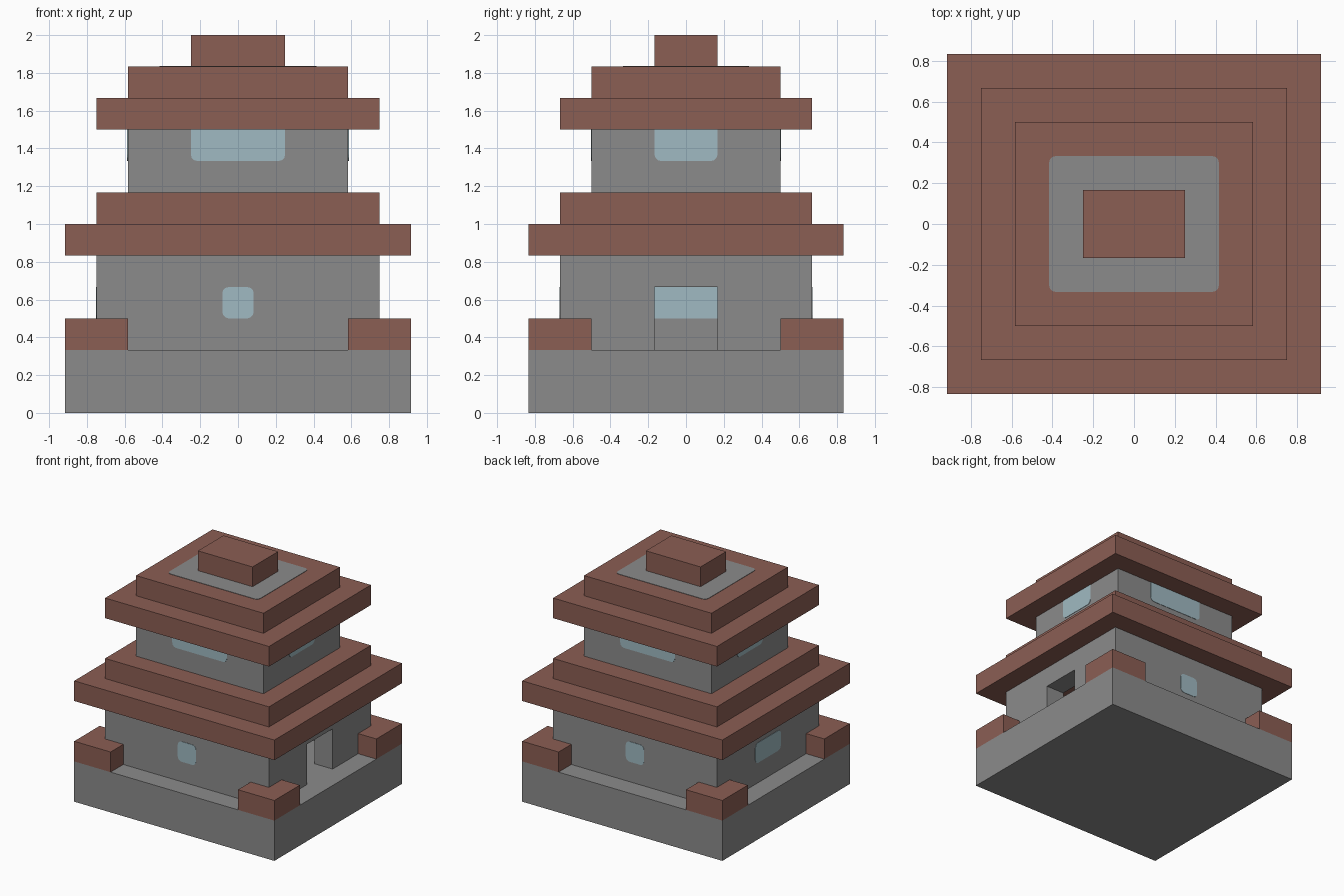
import bpy
import bmesh
from math import pi, cos, sin
from mathutils import Matrix, Vector

cube = bpy.data.objects.get("Cube")
if cube:
    bpy.data.objects.remove(cube, do_unlink=True)

U = 1 / 12  # the building module


def material(name, rgb):
    m = bpy.data.materials.new(name)
    m.use_nodes = True
    m.diffuse_color = (*rgb, 1)
    bsdf = next(n for n in m.node_tree.nodes if n.type == 'BSDF_PRINCIPLED')
    bsdf.inputs["Base Color"].default_value = (*rgb, 1)
    return m


STONE = material("grey stone", (0.26, 0.26, 0.26))
TILE = material("red brown tile", (0.26, 0.112, 0.088))
GLASS = material("pale blue glass", (0.35, 0.49, 0.54))


def add(name, bm, mat):
    mesh = bpy.data.meshes.new(name)
    bm.to_mesh(mesh)
    bm.free()
    mesh.materials.append(mat)
    obj = bpy.data.objects.new(name, mesh)
    bpy.context.collection.objects.link(obj)
    return obj


def box(name, mat, x0, x1, y0, y1, z0, z1):
    """Box between limits given in modules."""
    bm = bmesh.new()
    size = Vector((x1 - x0, y1 - y0, z1 - z0)) * U
    mid = Vector((x0 + x1, y0 + y1, z0 + z1)) * U / 2
    bmesh.ops.create_cube(bm, size=1, matrix=Matrix.Translation(mid) @ Matrix.Diagonal((*size, 1)))
    return add(name, bm, mat)


def tier(name, mat, hx, hy, z0, z1):
    return box(name, mat, -hx, hx, -hy, hy, z0, z1)


def plate(name, mat, centre, half_w, half_h, turn=0, flat=False, square_top=False, radius=0.035):
    """Thin rounded panel; turn spins it about z, starting from the front."""
    bm = bmesh.new()
    pts = []
    for k, (sx, sy) in enumerate([(1, 1), (-1, 1), (-1, -1), (1, -1)]):
        r = 0 if radius == 0 or (square_top and sy > 0) else radius
        for i in range(4 if r else 1):
            a = k * pi / 2 + i * pi / 6
            pts.append((sx * (half_w * U - r) + r * cos(a),
                        sy * (half_h * U - r) + r * sin(a), 0))
    face = bm.faces.new([bm.verts.new(p) for p in pts])
    ext = bmesh.ops.extrude_face_region(bm, geom=[face])
    top = [v for v in ext["geom"] if isinstance(v, bmesh.types.BMVert)]
    bmesh.ops.translate(bm, verts=top, vec=(0, 0, 0.003))
    bmesh.ops.recalc_face_normals(bm, faces=bm.faces)
    spin = Matrix.Rotation(turn, 4, 'Z')
    if not flat:
        spin = spin @ Matrix.Rotation(pi / 2, 4, 'X')
    bm.transform(Matrix.Translation(Vector(centre) * U) @ spin)
    return add(name, bm, mat)


# Base and corner blocks
tier("base", STONE, 11, 10, 0, 4)
for sx, side in ((1, "left"), (-1, "right")):
    for sy, end in ((1, "back"), (-1, "front")):
        x, y = sorted((7 * sx, 11 * sx)), sorted((6 * sy, 10 * sy))
        box(f"corner_block_{end}_{side}", TILE, *x, *y, 4, 6)

# Hollow lower storey with a doorway
walls = tier("lower_walls", STONE, 9, 8, 4, 10)
cutters = [tier("room_cutter", STONE, 7, 6, 3, 11),
           box("doorway_cutter", STONE, 6, 12, -2, 2, 3, 8)]
for cutter in cutters:
    cutter.hide_render = True
    mod = walls.modifiers.new("cut", 'BOOLEAN')
    mod.operation = 'DIFFERENCE'
    mod.solver = 'EXACT'
    mod.object = cutter
    bpy.context.view_layer.objects.active = walls
    bpy.ops.object.modifier_apply(modifier=mod.name)
for cutter in cutters:
    bpy.data.objects.remove(cutter, do_unlink=True)

# Stepped roofs and upper storey
tier("lower_eaves", TILE, 11, 10, 10, 12)
tier("lower_roof_step", TILE, 9, 8, 12, 14)
tier("upper_walls", STONE, 7, 6, 14, 18)
tier("upper_eaves", TILE, 9, 8, 18, 20)
tier("upper_roof_step", TILE, 7, 6, 20, 22)
plate("roof_panel", STONE, (0, 0, 22), 5, 4, flat=True)
tier("roof_cap", TILE, 3, 2, 22, 24)

# Windows on each side
for label, dx, dy, turn in (("front", 0, -1, 0), ("left", 1, 0, pi / 2),
                            ("back", 0, 1, pi), ("right", -1, 0, -pi / 2)):
    plate(f"upper_window_{label}", GLASS, (7 * dx, 6 * dy, 17),
          3 if dy else 2, 1, turn, square_top=True)
    if label != "left":
        plate(f"lower_window_{label}", GLASS, (9 * dx, 8 * dy, 7), 1 if dy else 2, 1, turn)
plate("inner_window", GLASS, (-7, 0, 7), 2, 1, pi / 2, radius=0)
